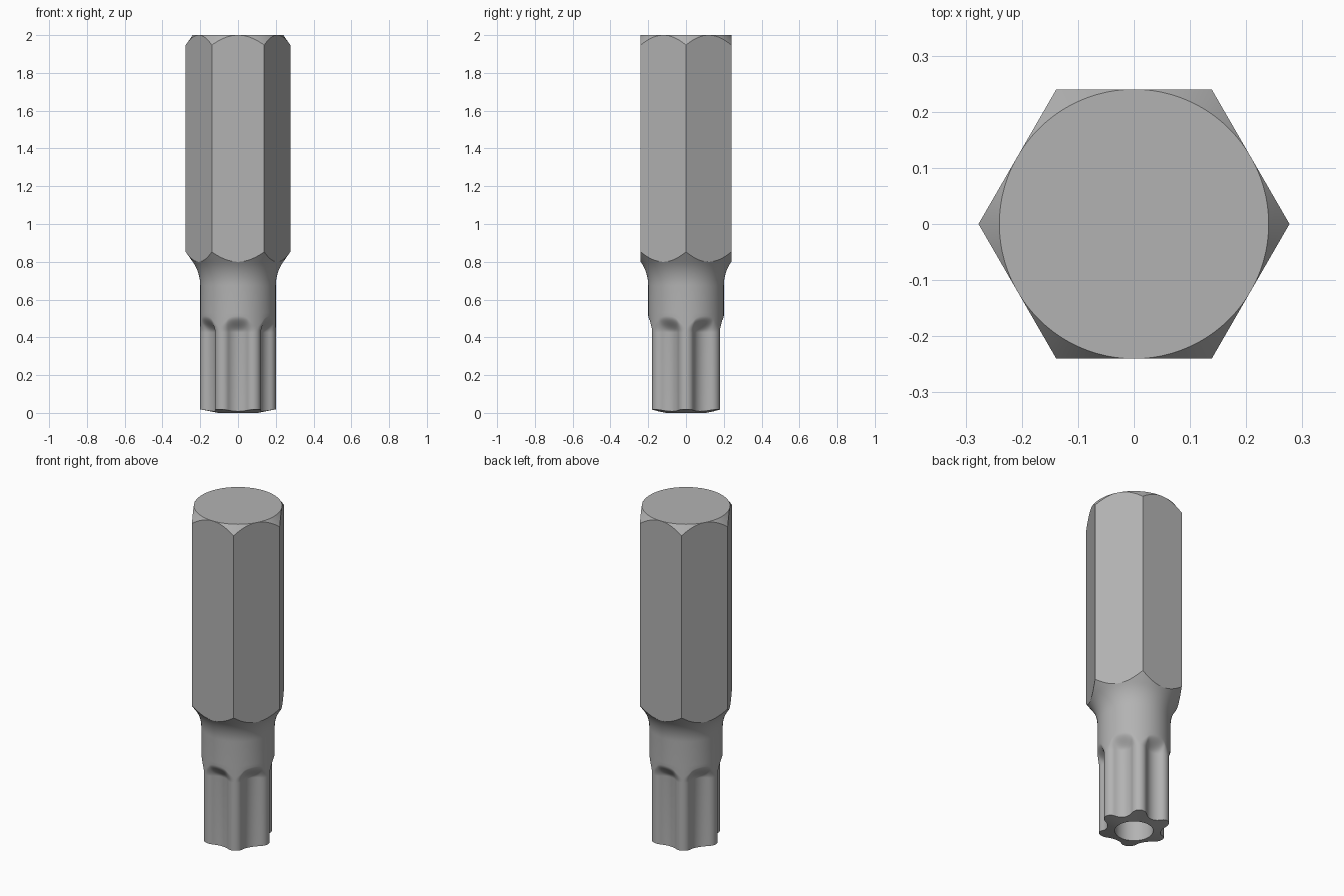
import bpy, bmesh
from math import sin, cos, pi, sqrt, atan2, radians

if "Cube" in bpy.data.objects:
    bpy.data.objects.remove(bpy.data.objects["Cube"])

N = 240                      # columns around the axis
LOBE_R, LOBE_C = 0.042, 0.158   # convex lobe radius and centre distance
GROOVE_C = 0.222                # groove centre distance
BODY, FLAT, HOLE = 0.20, 0.24, 0.105
SLOPE = 1.42                 # chamfer rise per unit radius
S = pi / 3

# Tangent point where lobe arc meets groove arc
gx, gy = GROOVE_C * cos(S / 2), GROOVE_C * sin(S / 2)
gap = sqrt((gx - LOBE_C) ** 2 + gy ** 2)
GROOVE_R = gap - LOBE_R
t = LOBE_R / gap
TANGENT = atan2(gy * t, LOBE_C + (gx - LOBE_C) * t)


def star(a):
    """Radius of the six-lobed section at angle a."""
    a = abs((a + S / 2) % S - S / 2)
    if a < TANGENT:
        return LOBE_C * cos(a) + sqrt(LOBE_R ** 2 - (LOBE_C * sin(a)) ** 2)
    b = S / 2 - a
    return GROOVE_C * cos(b) - sqrt(max(0, GROOVE_R ** 2 - (GROOVE_C * sin(b)) ** 2))


def hexagon(a):
    return FLAT / cos(a % S - S / 2)


def const(r, z):
    return lambda a: (r, z)


def runout(u):
    """Arched groove end: deeper columns run out higher up."""
    f = 1 - u * u * (3 - 2 * u)

    def ring(a):
        depth = max(0, BODY - star(a))
        top = 0.455 + 0.058 * sqrt(depth / (BODY - GROOVE_C + GROOVE_R))
        return BODY - depth * f, 0.425 + (top - 0.425) * u
    return ring


rings = []
# Blind hole and chamfered tip
rings += [const(HOLE, 0.40), const(HOLE, 0.0)]
rings += [lambda a: (star(a), 0.2 * (star(a) - HOLE))]
# Lobed drive fading out into the round neck
rings += [runout(i / 12) for i in range(13)]
rings.append(const(BODY, 0.53))
# Fillet from neck up to the shank cone
ang = atan2(1, SLOPE)
rho = (FLAT - BODY) / (1 - cos(ang))
for i in range(9):
    w = ang * i / 8
    rings.append(const(BODY + rho * (1 - cos(w)), 0.80 - rho * (sin(ang) - sin(w))))
# Hexagonal shank, cone-chamfered at both ends
rings += [lambda a: (hexagon(a), 0.80 + SLOPE * (hexagon(a) - FLAT)),
          lambda a: (hexagon(a), 2.0 - SLOPE * (hexagon(a) - FLAT)),
          const(FLAT, 2.0)]

bm = bmesh.new()
grid = []
for ring in rings:
    row = []
    for k in range(N):
        a = 2 * pi * k / N
        r, z = ring(a)
        row.append(bm.verts.new((r * cos(a), r * sin(a), z)))
    grid.append(row)
for lo, hi in zip(grid, grid[1:]):
    for k in range(N):
        m = (k + 1) % N
        bm.faces.new((lo[k], lo[m], hi[m], hi[k]))
bm.faces.new(grid[-1])
bm.faces.new(grid[0][::-1])
bmesh.ops.remove_doubles(bm, verts=bm.verts, dist=1e-6)
bmesh.ops.recalc_face_normals(bm, faces=bm.faces)

mesh = bpy.data.meshes.new("driver_bit")
bm.to_mesh(mesh)
bm.free()

# Dark steel grey
steel = bpy.data.materials.new("steel")
steel.diffuse_color = (0.45, 0.45, 0.45, 1)
steel.use_nodes = True
steel.node_tree.nodes["Principled BSDF"].inputs["Base Color"].default_value = steel.diffuse_color
mesh.materials.append(steel)

bit = bpy.data.objects.new("driver_bit", mesh)
bpy.context.collection.objects.link(bit)
bpy.context.view_layer.objects.active = bit
bit.select_set(True)
bpy.ops.object.shade_smooth_by_angle(angle=radians(25))
